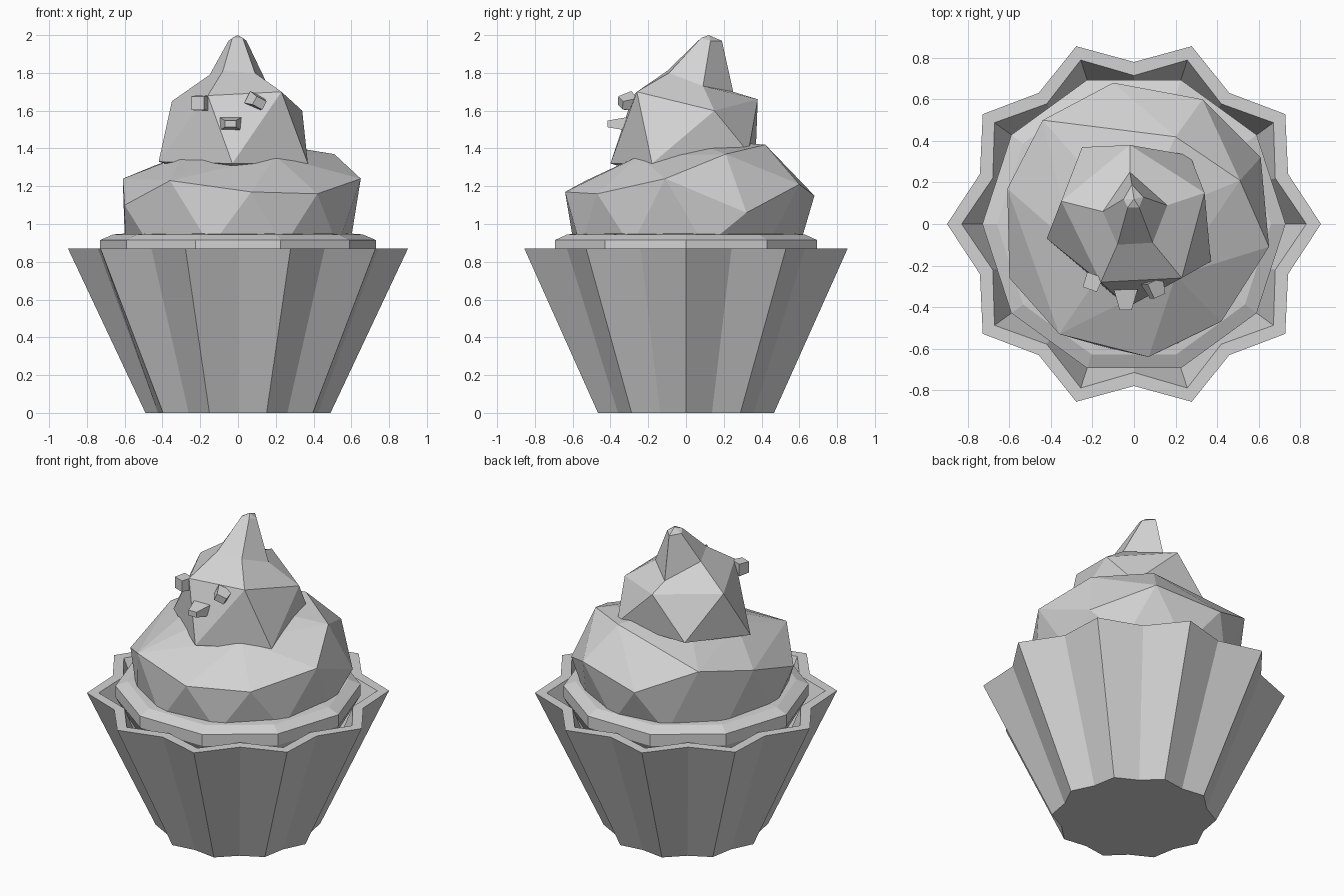
import bpy, bmesh
from math import cos, sin, pi, atan2, radians
from mathutils import Matrix, Vector, Euler

if "Cube" in bpy.data.objects:
    bpy.data.objects.remove(bpy.data.objects["Cube"], do_unlink=True)

grey = bpy.data.materials.new("light_grey")
grey.use_nodes = True
grey.diffuse_color = (0.65, 0.65, 0.65, 1)
grey.node_tree.nodes["Principled BSDF"].inputs["Base Color"].default_value = grey.diffuse_color


def finish(name, bm):
    """Turn a bmesh into a flat-shaded object."""
    bmesh.ops.recalc_face_normals(bm, faces=bm.faces)
    mesh = bpy.data.meshes.new(name)
    bm.to_mesh(mesh)
    bm.free()
    mesh.materials.append(grey)
    obj = bpy.data.objects.new(name, mesh)
    bpy.context.collection.objects.link(obj)
    return obj


def loft(name, rings):
    """Join rings of equal point count with quads and cap both ends."""
    bm = bmesh.new()
    loops = [[bm.verts.new(p) for p in ring] for ring in rings]
    n = len(loops[0])
    for a, b in zip(loops, loops[1:]):
        for i in range(n):
            j = (i + 1) % n
            bm.faces.new((a[i], a[j], b[j], b[i]))
    bm.faces.new(loops[0])
    bm.faces.new(loops[-1])
    return finish(name, bm)


def star(point, valley, z):
    """Ten-pointed ring."""
    ring = []
    for i in range(20):
        r = valley if i % 2 else point
        a = i * pi / 10
        ring.append((r * cos(a), r * sin(a), z))
    return ring


def decagon(r, z):
    return [(r * cos(i * pi / 5), r * sin(i * pi / 5), z) for i in range(10)]


# Pleated paper cup with a thick rim
loft("pleated_cup", [star(0.49, 0.445, 0), star(0.9, 0.78, 0.87),
                     star(0.83, 0.715, 0.87), star(0.66, 0.57, 0.5)])

# Cake top showing just above the rim
loft("cake", [decagon(0.56, 0.55), decagon(0.73, 0.84), decagon(0.73, 0.915),
              decagon(0.66, 0.945), decagon(0.45, 0.96)])

# Lower frosting swirl: uneven belt, tucked-in base and low crown
belt = [(-0.1, 0.68, 1.15), (0.33, 0.6, 1.21), (0.61, 0.32, 1.06), (0.65, -0.11, 1.24),
        (0.42, -0.47, 1.16), (0.07, -0.64, 1.17), (-0.36, -0.53, 1.23),
        (-0.6, -0.26, 1.1), (-0.61, 0.17, 1.24), (-0.44, 0.5, 1.31)]
crown = [(0.51, 0.21, 1.37), (0.2, 0.42, 1.42), (-0.3, -0.1, 1.36), (0.2, -0.25, 1.36), (0, 0, 1.45)]
base = []
for i, p in enumerate(belt):
    q = belt[(i + 1) % len(belt)]
    a = atan2(p[1] + q[1], p[0] + q[0])
    base.append((0.6 * cos(a), 0.61 * sin(a), 0.88))
bm = bmesh.new()
for p in belt + crown + base:
    bm.verts.new(p)
result = bmesh.ops.convex_hull(bm, input=bm.verts)
loose = [v for v in bm.verts if not v.link_faces]
bmesh.ops.delete(bm, geom=loose, context='VERTS')
finish("lower_frosting", bm)

# Upper frosting: faceted head drawn up into a blunt leaning tip
skirt = [(-0.25, 0.37, 1.4), (0.27, 0.33, 1.38), (0.37, -0.18, 1.32), (-0.03, -0.4, 1.32), (-0.42, -0.07, 1.33)]
brow = [(-0.35, 0.11, 1.65), (-0.02, 0.38, 1.66), (0.34, 0.15, 1.6), (0.23, -0.26, 1.7), (-0.16, -0.28, 1.68)]
neck = [(-0.15, 0.06, 1.79), (-0.02, 0.25, 1.7), (0.16, 0.09, 1.73), (0.09, -0.09, 1.8), (-0.08, -0.1, 1.81)]
tip = [(-0.05, 0.12, 1.97), (-0.01, 0.19, 1.97), (0.045, 0.13, 1.97), (0.025, 0.08, 1.985), (-0.03, 0.08, 1.985)]
bm = bmesh.new()
S, B, N, T = [[bm.verts.new(p) for p in ring] for ring in (skirt, brow, neck, tip)]
top, bottom = bm.verts.new((0, 0.12, 2)), bm.verts.new((0, 0, 1.2))
for i in range(5):
    j = (i + 1) % 5
    bm.faces.new((bottom, S[i], S[j]))
    bm.faces.new((S[i], B[i], B[j]))
    bm.faces.new((S[i], B[j], S[j]))
    bm.faces.new((B[i], N[i], N[j], B[j]))
    bm.faces.new((N[i], T[i], T[j], N[j]))
    bm.faces.new((T[i], top, T[j]))
finish("upper_frosting", bm)


def nub(name, loc, size, taper, rot):
    """Small block narrowing towards the front."""
    bm = bmesh.new()
    bmesh.ops.create_cube(bm, size=1)
    turn = Euler([radians(a) for a in rot]).to_matrix()
    for v in bm.verts:
        s = taper if v.co.y < 0 else 1
        p = Vector((v.co.x * size[0] * s, v.co.y * size[1], v.co.z * size[2] * s))
        v.co = turn @ p + Vector(loc)
    finish(name, bm)


# Face details
nub("nose", (-0.04, -0.365, 1.53), (0.115, 0.1, 0.07), 0.5, (0, 0, 0))
nub("right_eye", (-0.2, -0.28, 1.64), (0.08, 0.075, 0.08), 0.9, (0, 0, -20))
nub("left_eye", (0.1, -0.31, 1.647), (0.09, 0.08, 0.07), 0.7, (10, 25, 25))
